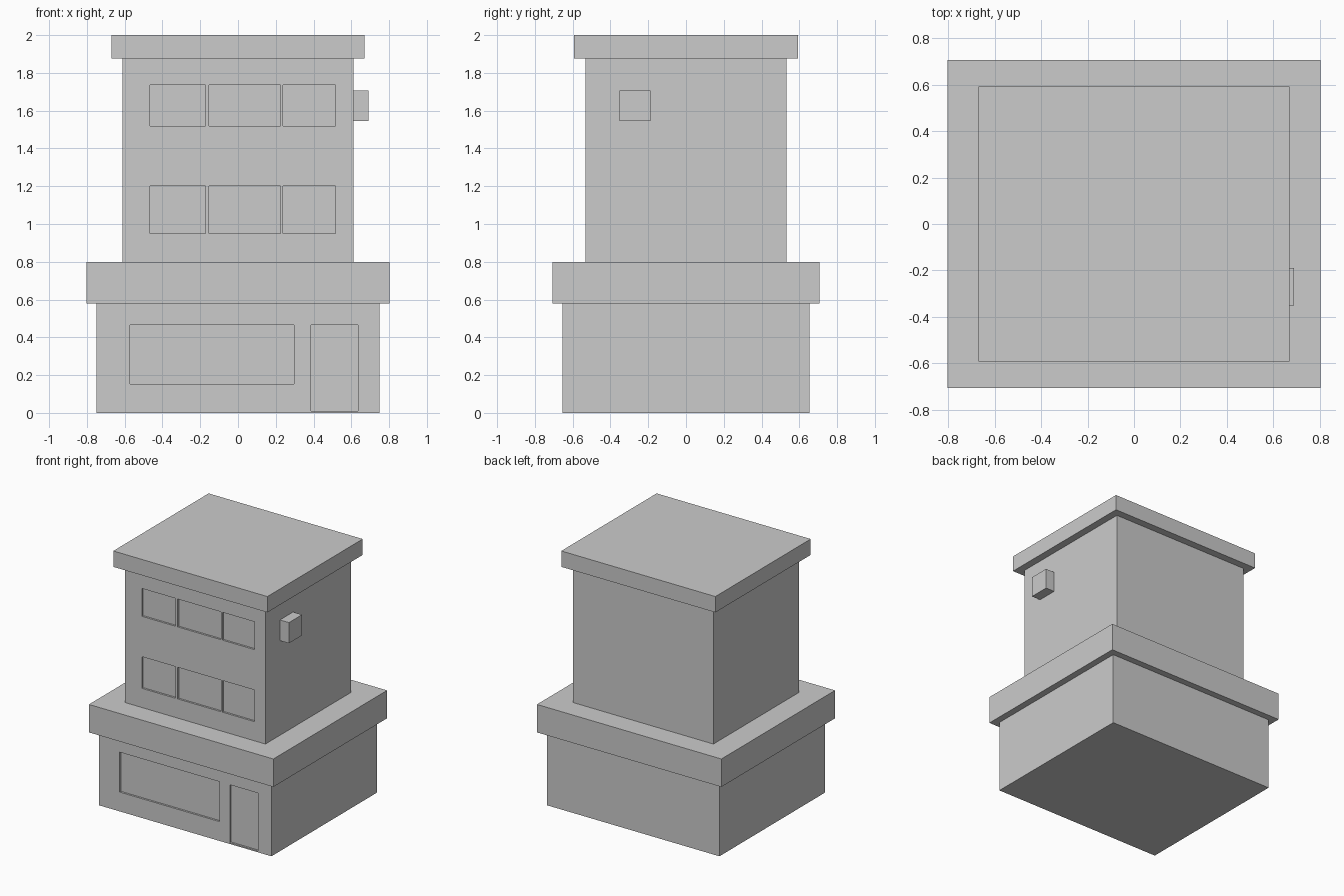
import bpy
import bmesh
from mathutils import Matrix, Vector

if "Cube" in bpy.data.objects:
    bpy.data.objects.remove(bpy.data.objects["Cube"])


def boxes(name, ranges):
    """One object made of boxes, each given as (x0, x1, y0, y1, z0, z1)."""
    bm = bmesh.new()
    for x0, x1, y0, y1, z0, z1 in ranges:
        centre = Vector((x0 + x1, y0 + y1, z0 + z1)) / 2
        size = Vector((x1 - x0, y1 - y0, z1 - z0))
        bmesh.ops.create_cube(
            bm, size=1, matrix=Matrix.Translation(centre) @ Matrix.Diagonal(size).to_4x4())
    mesh = bpy.data.meshes.new(name)
    bm.to_mesh(mesh)
    bm.free()
    obj = bpy.data.objects.new(name, mesh)
    bpy.context.collection.objects.link(obj)
    return obj


def block(name, half_x, half_y, z0, z1):
    return boxes(name, [(-half_x, half_x, -half_y, half_y, z0, z1)])


def recess(wall, name, front_y, openings, depth=0.015):
    """Sink shallow rectangular panels (x0, x1, z0, z1) into the front of a wall."""
    cutter = boxes(name, [(x0, x1, front_y - 0.1, front_y + depth, z0, z1)
                          for x0, x1, z0, z1 in openings])
    cutter.hide_render = True
    cutter.display_type = 'WIRE'
    mod = wall.modifiers.new("recesses", 'BOOLEAN')
    mod.operation = 'DIFFERENCE'
    mod.solver = 'EXACT'
    mod.object = cutter


# Stacked storeys and overhanging bands
ground_floor = block("ground_floor", 0.75, 0.655, 0, 0.58)
block("shop_canopy", 0.803, 0.707, 0.58, 0.80)
upper_floors = block("upper_floors", 0.612, 0.533, 0.80, 1.875)
block("roof_slab", 0.671, 0.593, 1.875, 2.0)

# Shop window and door
recess(ground_floor, "shopfront_cutter", -0.655,
       [(-0.572, 0.297, 0.152, 0.466), (0.387, 0.635, 0.01, 0.466)])

# Two rows of three windows
columns = [(-0.465, -0.173), (-0.153, 0.224), (0.238, 0.515)]
rows = [(0.951, 1.20), (1.518, 1.737)]
recess(upper_floors, "window_cutter", -0.533, [c + r for r in rows for c in columns])

# Wall unit on the right side
boxes("wall_unit", [(0.612, 0.69, -0.352, -0.189, 1.545, 1.708)])
